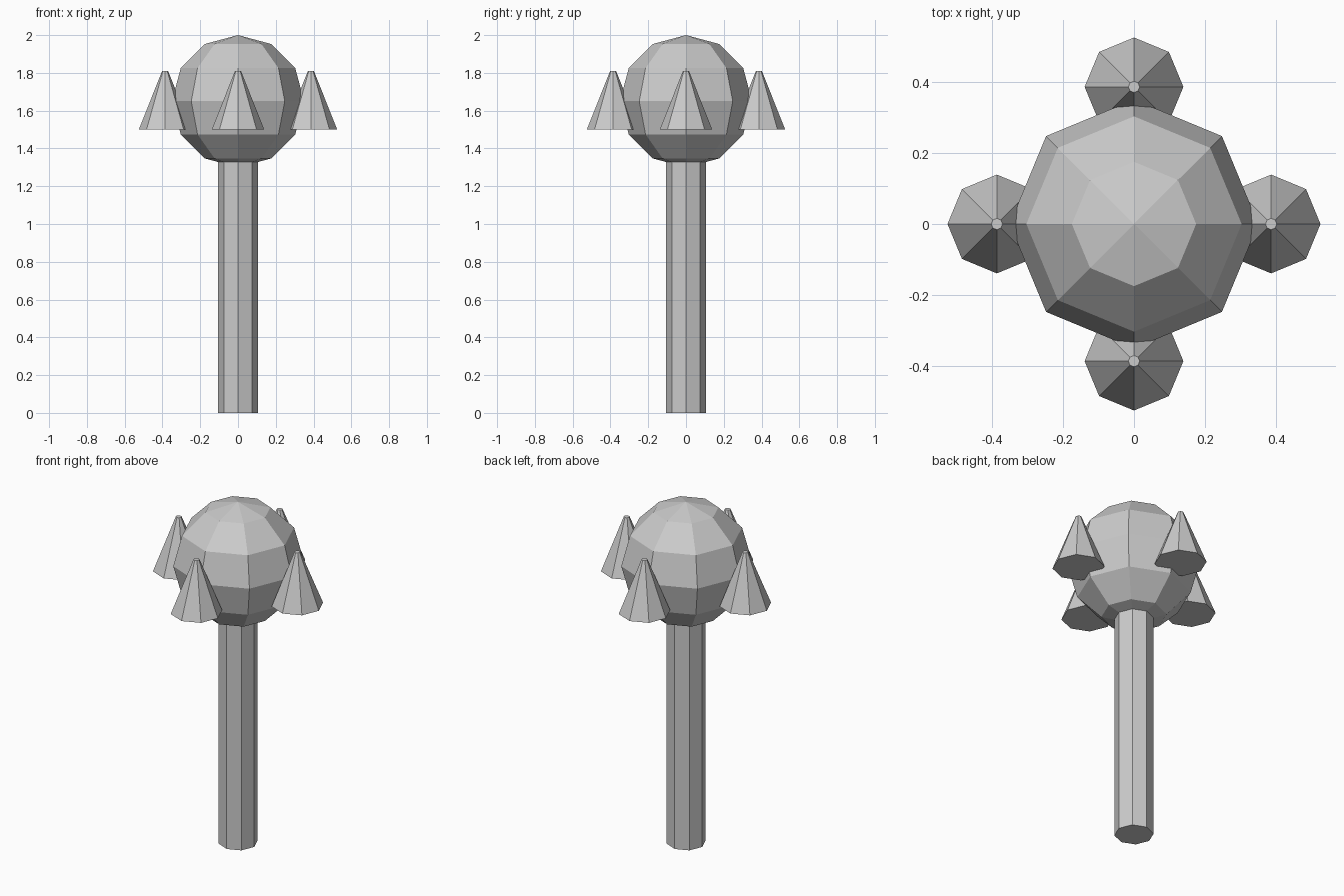
import bpy
from math import cos, sin, pi

if "Cube" in bpy.data.objects:
    bpy.data.objects.remove(bpy.data.objects["Cube"])


def lathe(name, profile, location=(0, 0, 0), sides=8):
    """Revolve a (radius, z) profile; zero radius makes a pole, open ends get caps."""
    verts, rings, faces = [], [], []
    for r, z in profile:
        n = 1 if r == 0 else sides
        rings.append([len(verts) + i for i in range(n)])
        verts += [(r * cos(2 * pi * i / sides), r * sin(2 * pi * i / sides), z) for i in range(n)]
    for a, b in zip(rings, rings[1:]):
        for i in range(sides):
            j = (i + 1) % sides
            quad = [a[i % len(a)], a[j % len(a)], b[j % len(b)], b[i % len(b)]]
            faces.append(list(dict.fromkeys(quad)))
    if len(rings[0]) > 1:
        faces.append(rings[0][::-1])
    if len(rings[-1]) > 1:
        faces.append(rings[-1])
    mesh = bpy.data.meshes.new(name)
    mesh.from_pydata(verts, [], faces)
    obj = bpy.data.objects.new(name, mesh)
    obj.location = location
    bpy.context.collection.objects.link(obj)
    return obj


# Octagonal post, its top sunk into the ball
lathe("post", [(0.105, 0), (0.105, 1.35)])

# Faceted ball on top
R = 0.35
ball = [(R * sin(pi * k / 6) if 0 < k < 6 else 0, -R * cos(pi * k / 6)) for k in range(7)]
lathe("ball", ball, (0, 0, 1.65))

# Four tapered cones around the ball
for side, (x, y) in {"right": (1, 0), "back": (0, 1), "left": (-1, 0), "front": (0, -1)}.items():
    lathe(side + "_cone", [(0.139, 0), (0.016, 0.31)], (0.386 * x, 0.386 * y, 1.5))
